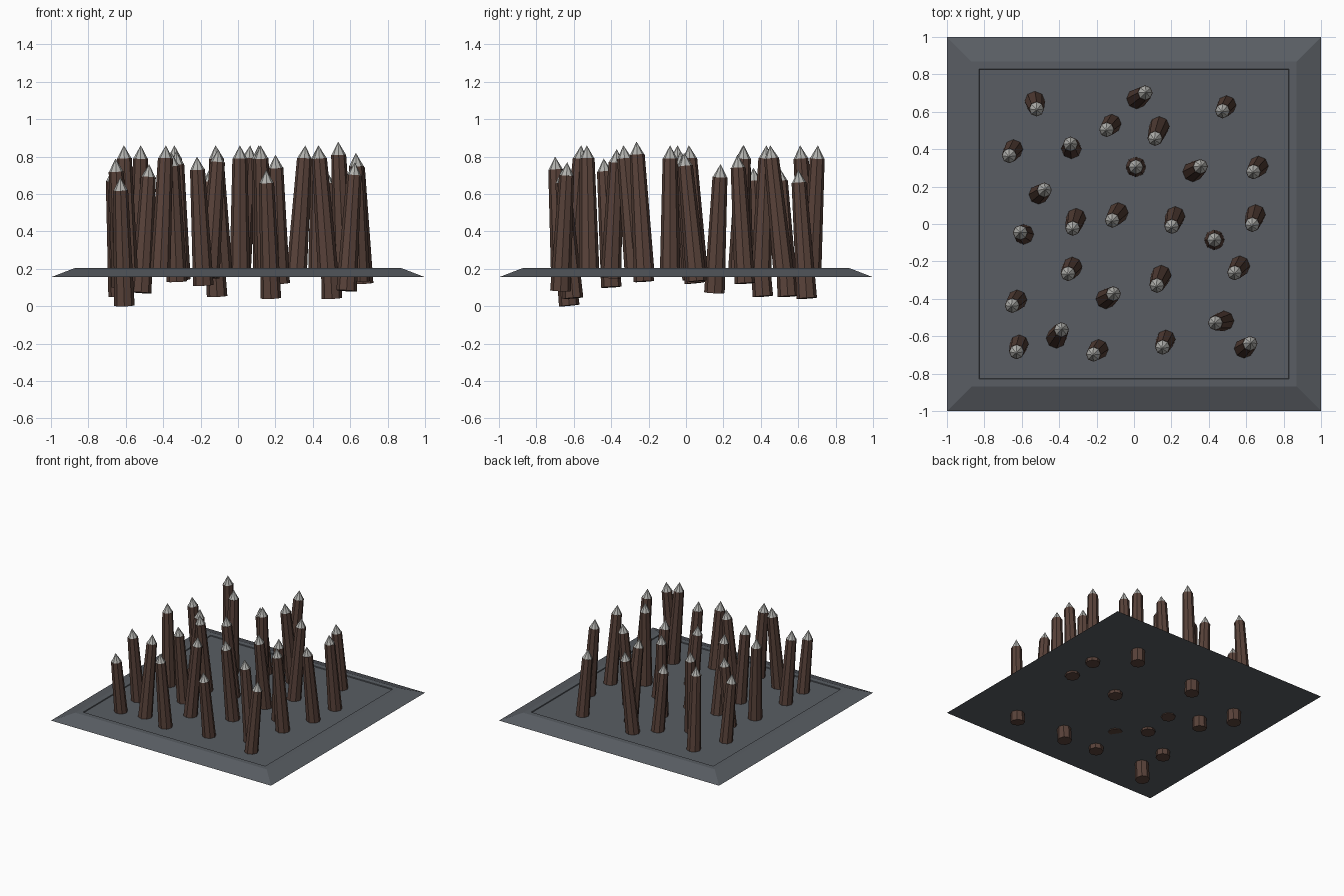
import bpy, bmesh
from mathutils import Vector

if "Cube" in bpy.data.objects:
    bpy.data.objects.remove(bpy.data.objects["Cube"])


def material(name, rgb):
    m = bpy.data.materials.new(name)
    m.diffuse_color = (*rgb, 1)
    m.use_nodes = True
    m.node_tree.nodes["Principled BSDF"].inputs["Base Color"].default_value = m.diffuse_color
    return m


STONE = material("stone", (0.10, 0.11, 0.125))
WOOD = material("wood", (0.10, 0.055, 0.042))
METAL = material("metal", (0.45, 0.45, 0.43))


def lofted(name, rings, mat):
    """Closed solid skinned through rings of equal point count."""
    bm = bmesh.new()
    loops = [[bm.verts.new(p) for p in ring] for ring in rings]
    n = len(loops[0])
    for a, b in zip(loops, loops[1:]):
        for i in range(n):
            j = (i + 1) % n
            bm.faces.new((a[i], a[j], b[j], b[i]))
    bm.faces.new(loops[0][::-1])
    bm.faces.new(loops[-1])
    bmesh.ops.recalc_face_normals(bm, faces=bm.faces)
    me = bpy.data.meshes.new(name)
    bm.to_mesh(me)
    bm.free()
    me.materials.append(mat)
    ob = bpy.data.objects.new(name, me)
    bpy.context.collection.objects.link(ob)
    return ob


def square(h, z):
    return [(-h, -h, z), (h, -h, z), (h, h, z), (-h, h, z)]


# Sloped floor plate with a shallow recessed panel
lofted("floor_plate", [square(1, 0.155), square(0.87, 0.205),
                       square(0.828, 0.205), square(0.826, 0.198)], STONE)


def cone(name, a, b, r1, r2, mat):
    """Eight-sided flat cone running from point a to point b."""
    bm = bmesh.new()
    bmesh.ops.create_cone(bm, cap_ends=True, segments=8, radius1=r1,
                          radius2=r2, depth=(b - a).length)
    me = bpy.data.meshes.new(name)
    bm.to_mesh(me)
    bm.free()
    me.materials.append(mat)
    ob = bpy.data.objects.new(name, me)
    bpy.context.collection.objects.link(ob)
    ob.location = (a + b) / 2
    ob.rotation_mode = 'QUATERNION'
    ob.rotation_quaternion = Vector((0, 0, 1)).rotation_difference(b - a)


# Stakes: tip x, tip y, tip z, lean of the foot at floor level (dx, dy)
STAKES = [
    (-.52, .61, .86, -.01, .045), (.065, .705, .86, -.05, -.035),
    (-.15, .50, .74, .03, .035), (.11, .45, .86, .025, .07),
    (.47, .60, .73, .025, .035), (-.67, .36, .74, .025, .04),
    (-.34, .43, .86, .005, -.027), (.01, .305, .86, 0, 0),
    (.36, .31, .86, -.045, -.03), (.635, .275, .81, .03, .035),
    (-.475, .185, .76, -.035, -.027), (-.61, -.045, .86, .02, -.01),
    (-.33, -.03, .83, .02, .06), (-.12, .015, .86, .035, .045),
    (.20, -.02, .81, .02, .06), (.63, -.01, .82, .02, .06),
    (.43, -.085, .86, 0, 0), (-.355, -.27, .82, .025, .04),
    (.12, -.335, .86, .025, .06), (.535, -.265, .88, .03, .04),
    (-.655, -.44, .79, .03, .035), (-.105, -.37, .84, -.045, -.03),
    (-.385, -.56, .86, -.03, -.05), (.43, -.53, .86, .05, .012),
    (-.63, -.69, .69, .016, .047), (-.22, -.70, .80, .03, .03),
    (.15, -.665, .73, .02, .047), (.625, -.635, .77, -.037, -.03),
]
LENGTH, HEAD = 0.69, 0.07
for i, (x, y, z, dx, dy) in enumerate(STAKES, 1):
    tip = Vector((x, y, z))
    down = Vector((dx, dy, 0.2 - z)).normalized()
    foot, neck = tip + down * LENGTH, tip + down * HEAD
    cone(f"stake_{i}", foot, neck, 0.055, 0.04, WOOD)
    cone(f"stake_tip_{i}", neck, tip, 0.038, 0, METAL)
